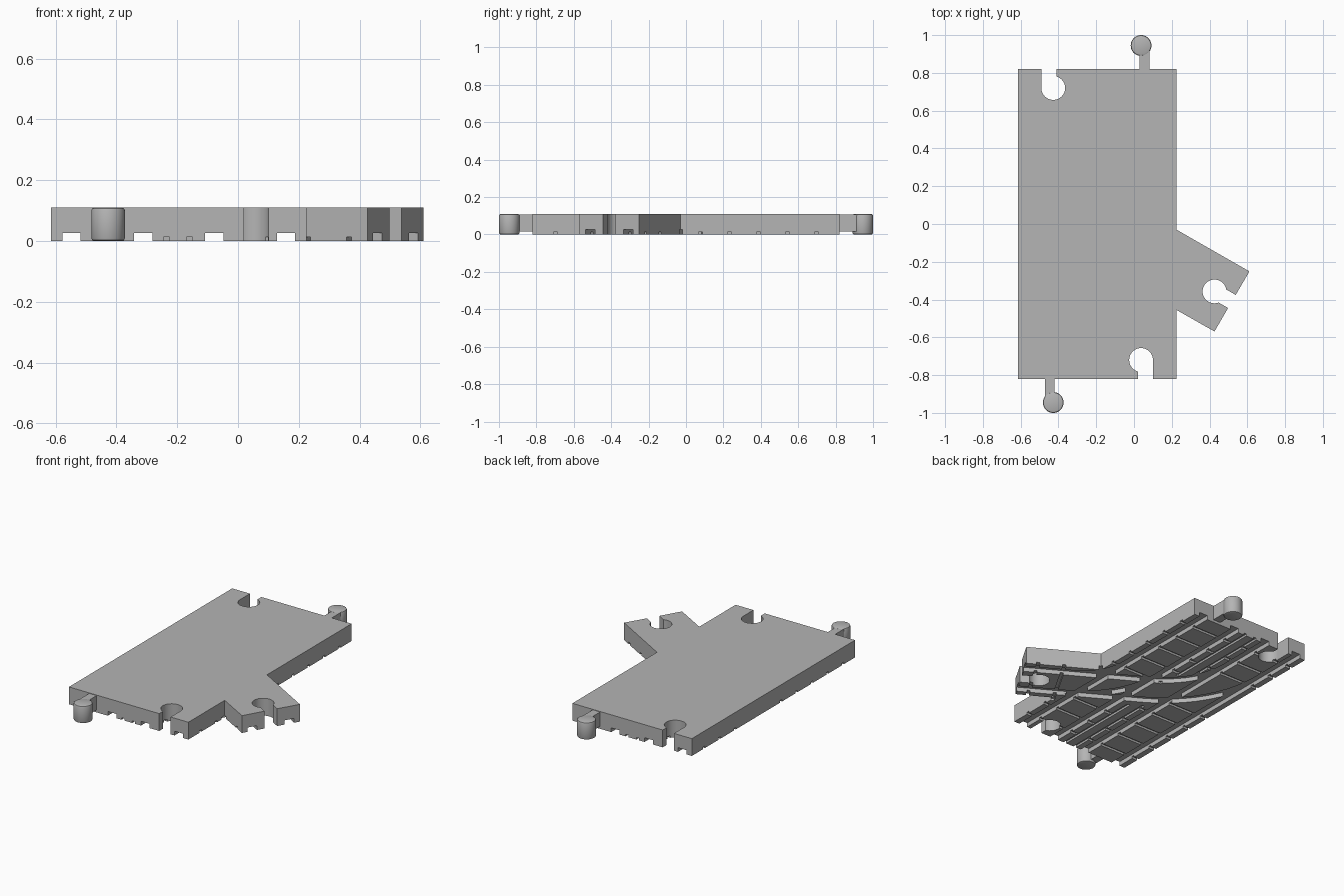
import bpy, bmesh, math
from mathutils import Vector, Matrix

if "Cube" in bpy.data.objects:
    bpy.data.objects.remove(bpy.data.objects["Cube"], do_unlink=True)

HEIGHT = 0.11
GROOVE_W, GROOVE_D = 0.06, 0.027      # wheel grooves
LINE_W, LINE_D = 0.02, 0.013          # fine sleeper lines
TRACKS = (-0.43, 0.04)
HALF, GAUGE, END = 0.188, 0.118, 0.82
BRANCH_END = Vector((0.518, -0.41))
OUT = Vector((math.cos(math.radians(30)), -0.5))
SIDE = Vector((0.5, OUT.x))
HALF_TURN = Matrix.Translation((-0.195, 0, 0)) @ Matrix.Rotation(math.pi, 4, 'Z') @ Matrix.Translation((0.195, 0, 0))

grey = bpy.data.materials.new("plain grey plastic")
grey.use_nodes = True
colour = (0.46, 0.46, 0.46, 1)
grey.diffuse_color = colour
grey.node_tree.nodes["Principled BSDF"].inputs["Base Color"].default_value = colour


def make(name, bm):
    bmesh.ops.recalc_face_normals(bm, faces=bm.faces)
    mesh = bpy.data.meshes.new(name)
    bm.to_mesh(mesh)
    bm.free()
    mesh.materials.append(grey)
    ob = bpy.data.objects.new(name, mesh)
    bpy.context.scene.collection.objects.link(ob)
    return ob


def prism(name, outline, z0, z1):
    bm = bmesh.new()
    face = bm.faces.new([bm.verts.new((p[0], p[1], z0)) for p in outline])
    top = bmesh.ops.extrude_face_region(bm, geom=[face])["geom"]
    bmesh.ops.translate(bm, vec=(0, 0, z1 - z0),
                        verts=[v for v in top if isinstance(v, bmesh.types.BMVert)])
    return make(name, bm)


cutters = []


def cut(outline, depth):
    cutters.append(prism("cutter", outline, -0.03, depth))


def channel(path, width, depth):
    """Cut a constant-width channel along a path on the underside."""
    path = [Vector(p) for p in path]
    left, right = [], []
    for i, p in enumerate(path):
        before = (p - path[i - 1]).normalized() if i else (path[1] - p).normalized()
        after = (path[i + 1] - p).normalized() if i + 1 < len(path) else before
        t = (before + after).normalized()
        n = Vector((-t.y, t.x)) * (width / 2 / t.dot(before))
        left.append(p + n)
        right.append(p - n)
    cut(left + right[::-1], depth)


def circle(c, r, n=40):
    return [(c[0] + r * math.cos(math.tau * i / n), c[1] + r * math.sin(math.tau * i / n)) for i in range(n)]


def diagonal_y(x):
    return BRANCH_END.y + (BRANCH_END.x - x) * math.tan(math.radians(30))


# Slab with its angled side arm
body = prism("track_slab", [(-0.615, -END), (0.225, -END), (0.225, -0.455), (0.426, -0.569),
                            (0.611, -0.251), (0.225, -0.03), (0.225, END), (-0.615, END)], 0, HEIGHT)

# Straight wheel grooves, sleeper lines and the two lines between the tracks
for x in TRACKS:
    for s in (-1, 1):
        channel([(x + s * GAUGE, -0.9), (x + s * GAUGE, 0.9)], GROOVE_W, GROOVE_D)
    for i in range(10):
        y = (i - 4.5) * 0.155
        if abs(y - diagonal_y(x)) > 0.2:
            a = x - HALF - (0.03 if x < -0.2 else 0)
            b = x + HALF + (0.03 if x > -0.2 else 0)
            channel([(a, y), (b, y)], LINE_W, LINE_D)
for x in (-0.235, -0.16):
    channel([(x, -0.9), (x, diagonal_y(x) - 0.22)], LINE_W, LINE_D)
    channel([(x, diagonal_y(x) + 0.22), (x, 0.9)], LINE_W, LINE_D)

# Branch grooves curving into each straight track
for x, radius in zip(TRACKS, (0.6, 0.45)):
    tangent = radius * math.tan(math.radians(30))
    centre = Vector((x + radius, diagonal_y(x) + tangent))
    for s in (-1, 1):
        r = radius + s * GAUGE
        arc = [centre + r * Vector((math.cos(a), math.sin(a)))
               for a in (math.radians(240 - 6 * i) for i in range(11))]
        start = BRANCH_END + OUT * 0.06 - SIDE * (s * GAUGE) if x < -0.2 else arc[0] + OUT * 0.03
        channel([start] + arc, GROOVE_W, GROOVE_D)
for d in (0.07, 0.225):
    p = BRANCH_END - OUT * d
    channel([p - SIDE * 0.22, p + SIDE * 0.22], LINE_W, LINE_D)

# Keyhole sockets right through the slab
socket = Vector((0.0375, -0.72))
slot = [(0.02, -0.9), (0.1, -0.9), (0.1, -0.72), (0.02, -0.72)]
for turn in (Matrix.Identity(4), HALF_TURN):
    for outline in (circle(socket, 0.063), slot):
        cut([(turn @ Vector((p[0], p[1], 0))).to_2d() for p in outline], 0.2)
hub = BRANCH_END - OUT * 0.106
cut(circle(hub, 0.063), 0.2)
cut([hub - SIDE * 0.04, hub + SIDE * 0.04, hub + SIDE * 0.04 + OUT * 0.2, hub - SIDE * 0.04 + OUT * 0.2], 0.2)

# Apply all cuts and drop the cutters
for c in cutters:
    c.hide_render = True
    mod = body.modifiers.new("cut", 'BOOLEAN')
    mod.operation, mod.solver, mod.object = 'DIFFERENCE', 'EXACT', c
bpy.context.view_layer.update()
result = bpy.data.meshes.new_from_object(body.evaluated_get(bpy.context.evaluated_depsgraph_get()))
body.modifiers.clear()
body.data = result
for c in cutters:
    bpy.data.objects.remove(c, do_unlink=True)

# Connector pegs: chamfered round head on an offset stem
parts = [body]
for label, turn in (("back", Matrix.Identity(4)), ("front", HALF_TURN)):
    head = prism(label + "_peg_head", circle((0.0375, 0.945), 0.055), 0, HEIGHT)
    bm = bmesh.new()
    bm.from_mesh(head.data)
    rims = [e for e in bm.edges if abs(e.verts[0].co.z - e.verts[1].co.z) < 0.001]
    bmesh.ops.bevel(bm, geom=rims, offset=0.009, segments=2, profile=0.5, affect='EDGES')
    bm.to_mesh(head.data)
    bm.free()
    stem = prism(label + "_peg_stem", [(0.03, 0.82), (0.082, 0.82), (0.082, 0.93), (0.03, 0.93)], 0.016, 0.107)
    for ob in (head, stem):
        ob.data.transform(turn)
        parts.append(ob)

for ob in bpy.context.selected_objects:
    ob.select_set(False)
for ob in parts:
    ob.select_set(True)
bpy.context.view_layer.objects.active = body
bpy.ops.object.shade_smooth_by_angle(angle=math.radians(30))
